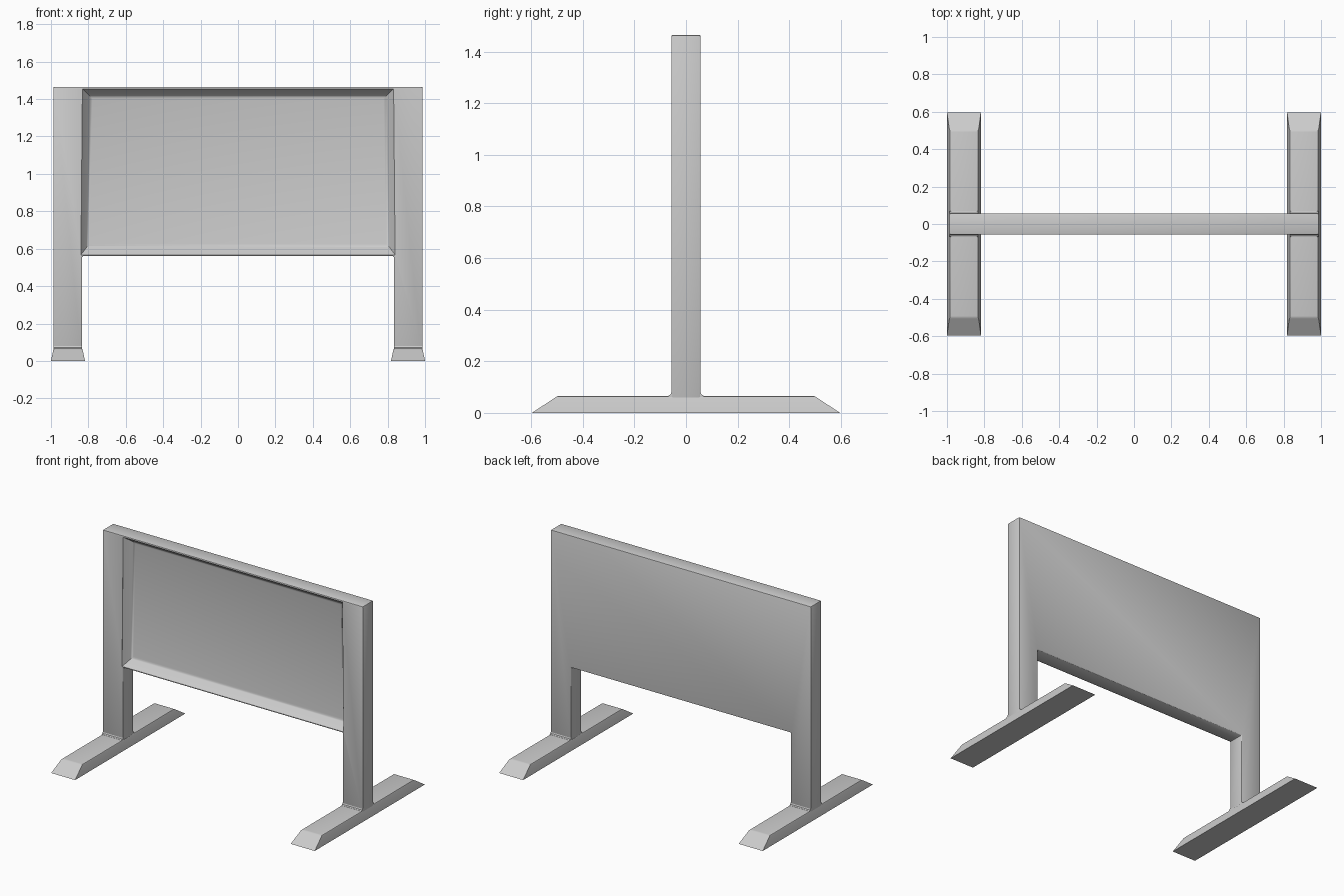
import bpy, bmesh

if "Cube" in bpy.data.objects:
    bpy.data.objects.remove(bpy.data.objects["Cube"])


def make_object(name, bm):
    bmesh.ops.recalc_face_normals(bm, faces=bm.faces[:])
    mesh = bpy.data.meshes.new(name)
    bm.to_mesh(mesh)
    bm.free()
    ob = bpy.data.objects.new(name, mesh)
    bpy.context.collection.objects.link(ob)
    return ob


def loft(bm, rings):
    """Skin a stack of point rings and cap both ends."""
    loops = [[bm.verts.new(p) for p in r] for r in rings]
    for a, b in zip(loops, loops[1:]):
        for i in range(len(a)):
            j = (i + 1) % len(a)
            bm.faces.new((a[i], a[j], b[j], b[i]))
    bm.faces.new(loops[0])
    bm.faces.new(loops[-1])
    return loops


def modify(ob, kind, **settings):
    bpy.ops.object.select_all(action='DESELECT')
    ob.select_set(True)
    bpy.context.view_layer.objects.active = ob
    mod = ob.modifiers.new(kind.title(), kind)
    for key, value in settings.items():
        setattr(mod, key, value)
    bpy.ops.object.modifier_apply(modifier=mod.name)


def smooth(ob):
    bpy.ops.object.select_all(action='DESELECT')
    ob.select_set(True)
    bpy.context.view_layer.objects.active = ob
    bpy.ops.object.shade_smooth_by_angle(angle=0.6)


def rect_xy(x0, x1, y, z):
    return [(x0, -y, z), (x1, -y, z), (x1, y, z), (x0, y, z)]


def rect_xz(half_bottom, half_top, y, z0, z1):
    return [(-half_bottom, y, z0), (half_bottom, y, z0),
            (half_top, y, z1), (-half_top, y, z1)]


# Arch: two posts and the board as one solid
outline = [(-0.987, 0.05), (-0.833, 0.05), (-0.833, 0.56), (0.833, 0.56),
           (0.833, 0.05), (0.987, 0.05), (0.987, 1.465), (-0.987, 1.465)]
bm = bmesh.new()
loft(bm, [[(x, y, z) for x, z in outline] for y in (-0.057, 0.057)])
frame = make_object("posts_and_board", bm)
modify(frame, 'BEVEL', width=0.006, segments=2)

# Sloped recess in the front, with a softened floor edge
bm = bmesh.new()
loops = loft(bm, [rect_xz(0.84, 0.832, -0.1, 0.567, 1.455),
                  rect_xz(0.84, 0.832, -0.056, 0.567, 1.455),
                  rect_xz(0.803, 0.788, 0.0, 0.615, 1.412)])
floor_edges = [e for e in bm.edges if all(v in loops[-1] for v in e.verts)]
bmesh.ops.recalc_face_normals(bm, faces=bm.faces[:])
bmesh.ops.bevel(bm, geom=floor_edges, offset=0.01, segments=2,
                profile=0.5, affect='EDGES')
cutter = make_object("recess_cutter", bm)
cutter.hide_render = True
modify(frame, 'BOOLEAN', operation='DIFFERENCE', object=cutter, solver='EXACT')
bpy.data.objects.remove(cutter)
smooth(frame)

# Feet with chamfered sides and ends, and a small fillet at each post
for side, label in ((-1, "left"), (1, "right")):
    bm = bmesh.new()
    loops = loft(bm, [rect_xy(side * 0.818, side * 1.0, 0.597, 0.0),
                      rect_xy(side * 0.832, side * 0.986, 0.5, 0.066)])
    top_edges = [e for e in bm.edges if all(v in loops[-1] for v in e.verts)]
    bmesh.ops.recalc_face_normals(bm, faces=bm.faces[:])
    bmesh.ops.bevel(bm, geom=top_edges, offset=0.008, segments=2,
                    profile=0.5, affect='EDGES')
    smooth(make_object(label + "_foot", bm))

    bm = bmesh.new()
    loft(bm, [rect_xy(side * 0.833, side * 0.986, 0.069, 0.06),
              rect_xy(side * 0.833, side * 0.986, 0.068, 0.067),
              rect_xy(side * 0.833, side * 0.986, 0.060, 0.071),
              rect_xy(side * 0.833, side * 0.986, 0.0565, 0.08)])
    smooth(make_object(label + "_post_fillet", bm))
